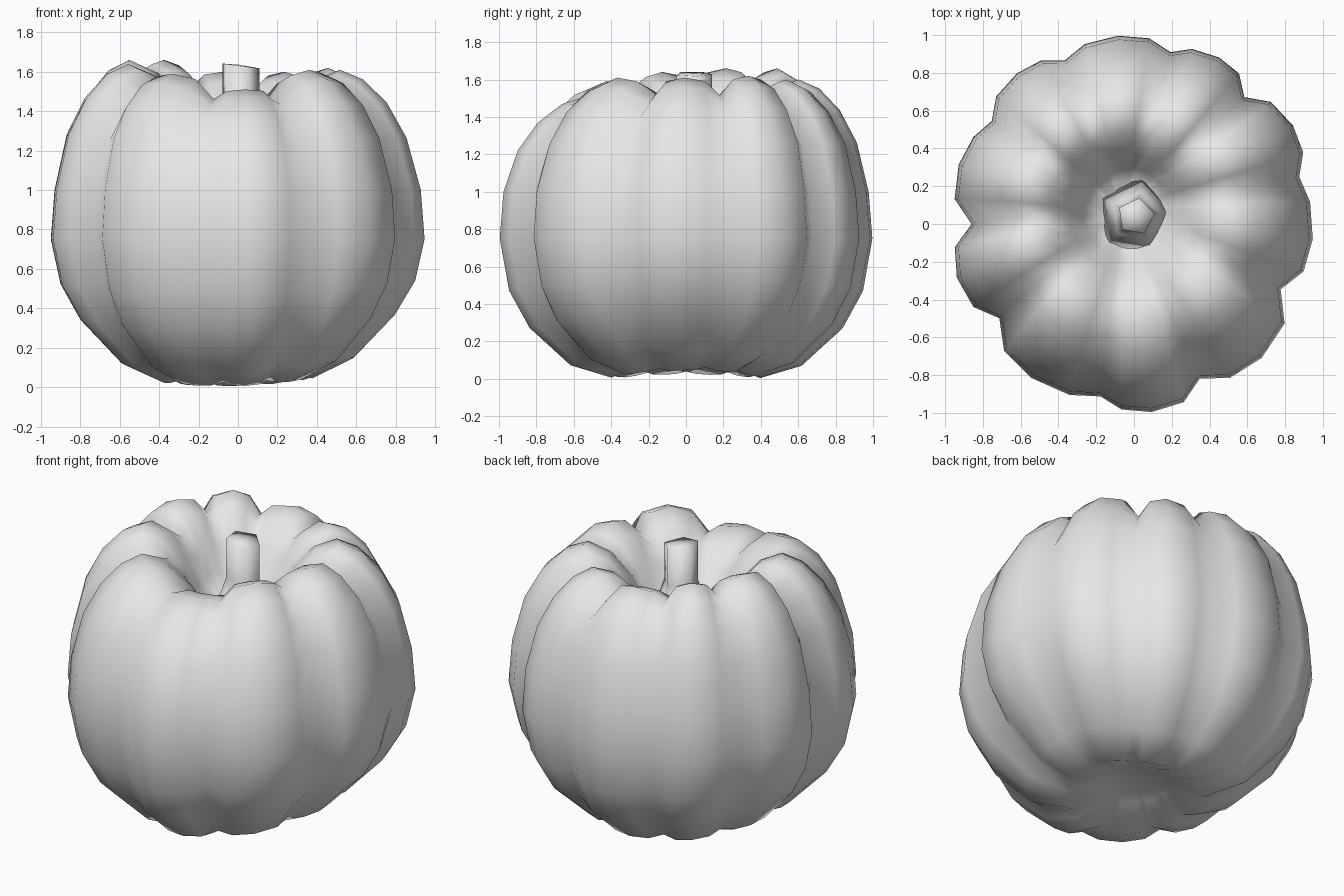
import bpy, bmesh, math

cube = bpy.data.objects.get("Cube")
if cube:
    bpy.data.objects.remove(cube)

grey = bpy.data.materials.new("plain grey")
grey.use_nodes = True
grey.diffuse_color = (0.8, 0.8, 0.8, 1)
grey.node_tree.nodes["Principled BSDF"].inputs["Base Color"].default_value = (0.8, 0.8, 0.8, 1)

# Lobes: groove angle at start, groove radius, lobe radius, lobe height
LOBES = [(16, .91, .99, 1.62), (49, .89, .99, 1.60), (78, .93, 1.0, 1.60),
         (113, .94, 1.01, 1.66), (144, .93, .98, 1.66), (180, .86, .98, 1.64),
         (215, .87, .98, 1.59), (259, .93, 1.0, 1.51), (293, .89, .98, 1.61),
         (336, .85, .95, 1.61)]

# Matching (radius, height) profiles along a lobe crest and along a groove
CREST = [(.2, .10), (.4, .005), (.62, .07), (.84, .27), (.95, .47), (1, .75), (.98, 1),
         (.91, 1.27), (.81, 1.45), (.69, 1.57), (.57, 1.62), (.44, 1.57), (.32, 1.44),
         (.24, 1.3), (.17, 1.22)]
GROOVE = [(.2, .10), (.41, .025), (.64, .1), (.85, .3), (.94, .49), (1, .75), (.98, 1),
          (.9, 1.25), (.79, 1.40), (.68, 1.48), (.56, 1.52), (.44, 1.5), (.33, 1.4),
          (.25, 1.28), (.17, 1.21)]
# Cross-section of one lobe: (fraction of its span, bulge)
SECTION = ((0, 0), (.21, .8), (.48, 1), (.78, .8))


def mix(a, b, t):
    return a + (b - a) * t


def make_object(name, rings, bottom, top):
    """Bridge rings of points and close both ends with a fan."""
    bm = bmesh.new()
    loops = [[bm.verts.new(p) for p in ring] for ring in rings]
    n = len(loops[0])
    for low, high in zip(loops, loops[1:]):
        for i in range(n):
            j = (i + 1) % n
            bm.faces.new((low[i], low[j], high[j], high[i]))
    for loop, tip in ((loops[0], bottom), (loops[-1], top)):
        v = bm.verts.new(tip)
        for i in range(n):
            bm.faces.new((loop[i], loop[(i + 1) % n], v))
    bmesh.ops.recalc_face_normals(bm, faces=bm.faces)
    for face in bm.faces:
        face.smooth = True
    mesh = bpy.data.meshes.new(name)
    bm.to_mesh(mesh)
    bm.free()
    mesh.materials.append(grey)
    obj = bpy.data.objects.new(name, mesh)
    bpy.context.collection.objects.link(obj)


# Ribbed body: blend crest and groove profiles around the axis
rings = []
for (cr, cz), (gr, gz) in zip(CREST, GROOVE):
    ring = []
    for k, (start, groove, lobe, height) in enumerate(LOBES):
        nxt = LOBES[(k + 1) % len(LOBES)]
        prev = LOBES[k - 1]
        span = (nxt[0] - start) % 360
        for t, bulge in SECTION:
            a = math.radians(start + span * t)
            r = mix(gr * mix(groove, nxt[1], t), cr * lobe, bulge)
            z = mix(gz, cz, bulge)
            edge = (height + (prev if t < .5 else nxt)[3]) / 2
            lift = mix(edge, height, bulge) - 1.62
            z += lift * max(0, z - 1) / .62
            # The hollow around the stem sits off-centre
            shift = max(0, 1 - r) if z > 1 else 0
            x = r * math.cos(a) - .05 * shift
            y = r * math.sin(a) + .08 * shift
            # The underside curves up to both sides and leans a little
            z += (.2 * x * x + .03 * x) * max(0, 1 - z / .75)
            ring.append((x, y, z))
    rings.append(ring)
make_object("body", rings, (0, 0, .12), (-.04, .06, 1.2))

# Five-sided stem with a flared foot and a slanted top
stem_rings = []
for radius, z, slant in ((.22, 1.2, 0), (.13, 1.31, 0), (.1, 1.4, 0), (.1, 1.63, -.13)):
    ring = []
    for i in range(5):
        a = math.radians(80 + i * 72)
        x = radius * math.cos(a)
        ring.append((x + .01, radius * math.sin(a) + .04, z + slant * x))
    stem_rings.append(ring)
make_object("stem", stem_rings, (.01, .04, 1.2), (.01, .04, 1.635))
